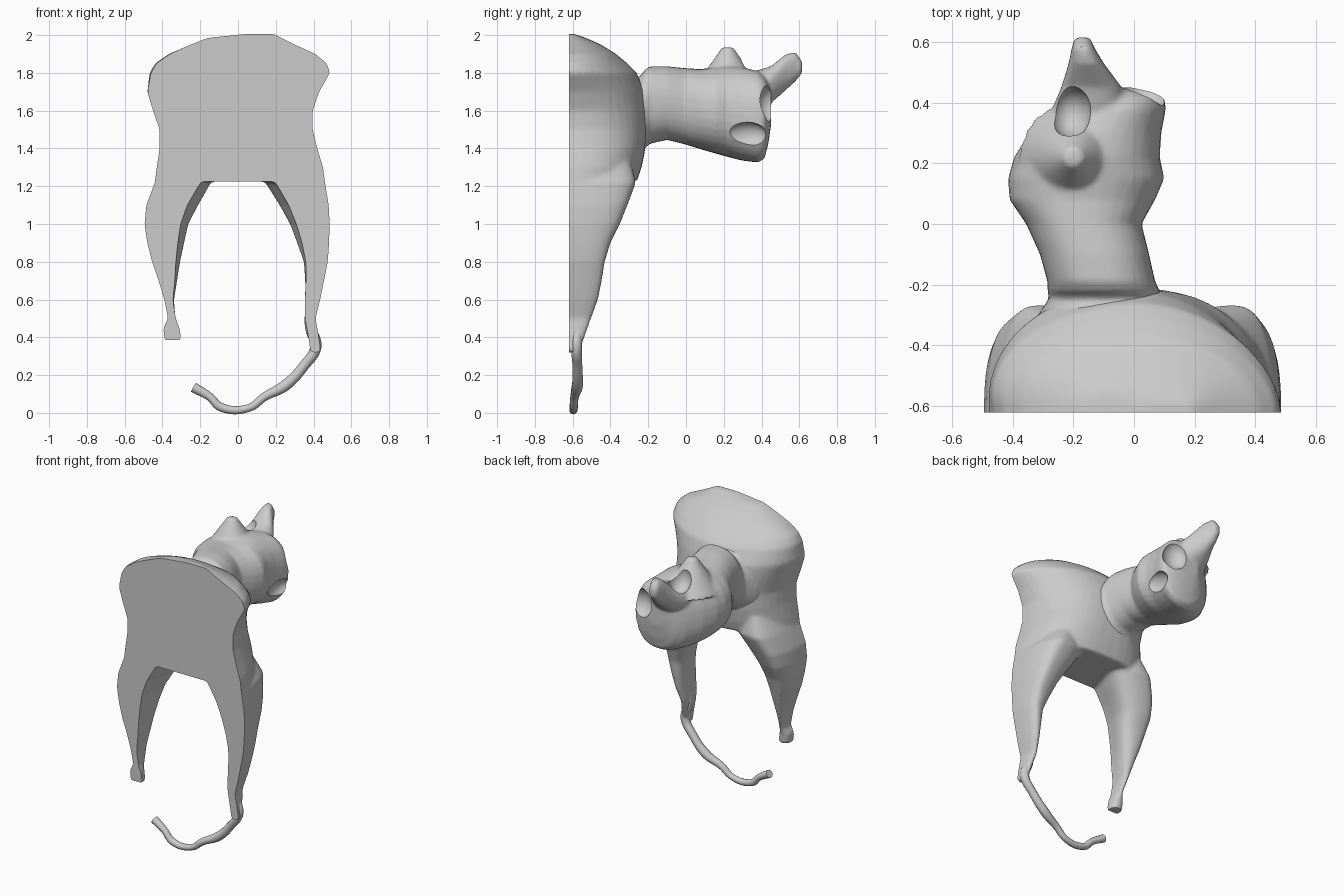
import bpy, bmesh
from math import sin, cos, pi, radians
from mathutils import Vector, Matrix

if "Cube" in bpy.data.objects:
    bpy.data.objects.remove(bpy.data.objects["Cube"])

BACK = -0.62   # flat cut plane of the mounted body


def spow(v, e):
    return (abs(v) ** e) * (1 if v >= 0 else -1)


def loft(bm, rings):
    """Skin a list of equal-length rings and cap both ends."""
    vs = [[bm.verts.new(p) for p in r] for r in rings]
    n = len(vs[0])
    for a, b in zip(vs, vs[1:]):
        for i in range(n):
            j = (i + 1) % n
            bm.faces.new((a[i], a[j], b[j], b[i]))
    bm.faces.new(vs[0])
    bm.faces.new(vs[-1])


def half_ring(z, x0, x1, y, bulge=0, e=0.8, n=24):
    """D-shaped slice standing on the cut plane; + bulge widens the +x flank, - the -x flank."""
    m, h, pts = (x0 + x1) / 2, (x1 - x0) / 2, []
    for i in range(n + 1):
        t = pi * i / n
        x = m + h * spow(cos(t), e)
        if bulge * cos(t) > 0:
            x += bulge * abs(sin(2 * t))
        pts.append(Vector((x, BACK + (y - BACK) * spow(sin(t), e), z)))
    pts += [Vector((x0, BACK - 0.06, z)), Vector((x1, BACK - 0.06, z))]
    return pts


def full_ring(y, x0, x1, z0, z1, e=0.88, n=32):
    """Rounded slice across the neck, head or snout."""
    return [Vector(((x0 + x1) / 2 + (x1 - x0) / 2 * spow(cos(2 * pi * i / n), e), y,
                    (z0 + z1) / 2 + (z1 - z0) / 2 * spow(sin(2 * pi * i / n), e)))
            for i in range(n)]


def make(name, bm):
    bmesh.ops.recalc_face_normals(bm, faces=bm.faces[:])
    me = bpy.data.meshes.new(name)
    bm.to_mesh(me)
    bm.free()
    ob = bpy.data.objects.new(name, me)
    bpy.context.collection.objects.link(ob)
    return ob


def cutter(kind, loc, scale):
    bm = bmesh.new()
    mat = Matrix.LocRotScale(Vector(loc), None, Vector(scale))
    if kind == "box":
        bmesh.ops.create_cube(bm, size=2, matrix=mat)
    else:
        bmesh.ops.create_icosphere(bm, subdivisions=4, radius=1, matrix=mat)
    ob = make("cutter", bm)
    ob.hide_render = True
    return ob


def finish(ob, cutters, voxel, smooth):
    """Fuse the parts, soften, carve, then shade."""
    m = ob.modifiers.new("fuse", 'REMESH')
    m.mode, m.voxel_size = 'VOXEL', voxel
    m = ob.modifiers.new("soften", 'SMOOTH')
    m.factor, m.iterations = 0.5, smooth
    for c in cutters:
        m = ob.modifiers.new("carve", 'BOOLEAN')
        m.operation, m.object, m.solver = 'DIFFERENCE', c, 'EXACT'
    bpy.ops.object.select_all(action='DESELECT')
    bpy.context.view_layer.objects.active = ob
    ob.select_set(True)
    bpy.ops.object.convert(target='MESH')
    bpy.ops.object.shade_smooth_by_angle(angle=radians(35))
    for c in cutters:
        bpy.data.objects.remove(c)


# Torso with both legs
bm = bmesh.new()
loft(bm, [half_ring(*s) for s in (
    (1.225, -.44, .46, -.26), (1.3, -.43, .45, -.235), (1.4, -.415, .42, -.215),
    (1.5, -.415, .395, -.21, 0, .85), (1.6, -.45, .395, -.21, 0, .9),
    (1.7, -.48, .43, -.22, -.02, 1), (1.8, -.46, .487, -.26, -.05, 1.1),
    (1.85, -.43, .47, -.31, -.05, 1.1), (1.9, -.36, .41, -.37, -.04, 1),
    (1.95, -.25, .3, -.45, 0, .9), (1.985, -.16, .23, -.53), (2.006, .04, .19, -.59))])
loft(bm, [half_ring(*s) for s in (
    (1.36, -.37, -.16, -.3), (1.22, -.44, -.2, -.265, .08), (1.1, -.485, -.27, -.31, .08),
    (1.0, -.495, -.305, -.35, .06), (.9, -.48, -.32, -.4, .05), (.8, -.455, -.33, -.43, .035),
    (.7, -.42, -.335, -.46, .02), (.6, -.39, -.345, -.49, .01), (.5, -.37, -.33, -.53),
    (.45, -.395, -.31, -.55), (.385, -.39, -.3, -.555))])
loft(bm, [half_ring(*s) for s in (
    (1.36, .15, .37, -.3), (1.22, .2, .46, -.265, -.08), (1.1, .27, .48, -.31, -.07),
    (1.0, .31, .485, -.35, -.05), (.9, .34, .482, -.4, -.04), (.8, .36, .475, -.43, -.02),
    (.7, .36, .455, -.445, -.01), (.6, .355, .435, -.465), (.5, .355, .41, -.5),
    (.42, .37, .425, -.53), (.32, .385, .44, -.565))])
finish(make("torso_and_legs", bm), [cutter("box", (0, BACK - .5, 1), (2, .5, 2))], 0.011, 8)

# Neck and head, with collar ridge, ear and pointed snout
bm = bmesh.new()
loft(bm, [full_ring(*s) for s in (
    (-.45, -.36, .22, 1.25, 1.8), (-.32, -.33, .15, 1.3, 1.81), (-.245, -.28, .095, 1.36, 1.775),
    (-.22, -.285, .085, 1.4, 1.815), (-.19, -.285, .07, 1.425, 1.835), (-.1, -.31, .05, 1.445, 1.835),
    (0, -.355, .025, 1.42, 1.825), (.08, -.41, .07, 1.395, 1.82), (.15, -.415, .1, 1.375, 1.83),
    (.22, -.395, .085, 1.355, 1.84), (.3, -.345, .09, 1.335, 1.83), (.38, -.27, .105, 1.325, 1.81),
    (.415, -.22, .1, 1.345, 1.78), (.435, -.18, .06, 1.42, 1.75), (.45, -.15, 0, 1.52, 1.7))])
loft(bm, [full_ring(*s) for s in (
    (.33, -.29, -.01, 1.58, 1.8), (.45, -.24, -.04, 1.64, 1.835), (.53, -.215, -.1, 1.71, 1.9),
    (.58, -.205, -.13, 1.755, 1.91), (.615, -.195, -.145, 1.8, 1.86))])
bmesh.ops.create_cone(bm, cap_ends=True, segments=24, radius1=.18, radius2=.03, depth=.22,
                      matrix=Matrix.Translation((-.2, .22, 1.825)))
sockets = [cutter("ball", (-.21, .37, 1.84), (.07, .085, .1)),
           cutter("ball", (.04, .455, 1.64), (.09, .08, .1)),
           cutter("ball", (.1, .32, 1.47), (.06, .11, .07))]
finish(make("neck_and_head", bm), sockets, 0.011, 3)

# Thin curling strip hanging from the right leg
cu = bpy.data.curves.new("tail", 'CURVE')
cu.dimensions, cu.bevel_depth, cu.use_fill_caps, cu.bevel_resolution = '3D', 0.027, True, 3
path = ((.385, -.57, .56, 1.1), (.385, -.575, .45, 1.1), (.412, -.58, .35, 1.1), (.35, -.575, .25, 1),
        (.25, -.575, .145, 1.1), (.14, -.59, .085, .85), (.06, -.595, .027, .75),
        (-.09, -.595, .03, .85), (-.15, -.59, .085, .8), (-.235, -.58, .135, 1))
sp = cu.splines.new('BEZIER')
sp.bezier_points.add(len(path) - 1)
for p, (x, y, z, r) in zip(sp.bezier_points, path):
    p.co, p.radius = (x, y, z), r
    p.handle_left_type = p.handle_right_type = 'AUTO'
sp.resolution_u = 6
tail = bpy.data.objects.new("tail", cu)
bpy.context.collection.objects.link(tail)
bpy.ops.object.select_all(action='DESELECT')
bpy.context.view_layer.objects.active = tail
tail.select_set(True)
bpy.ops.object.convert(target='MESH')
bpy.ops.object.shade_smooth_by_angle(angle=radians(40))
